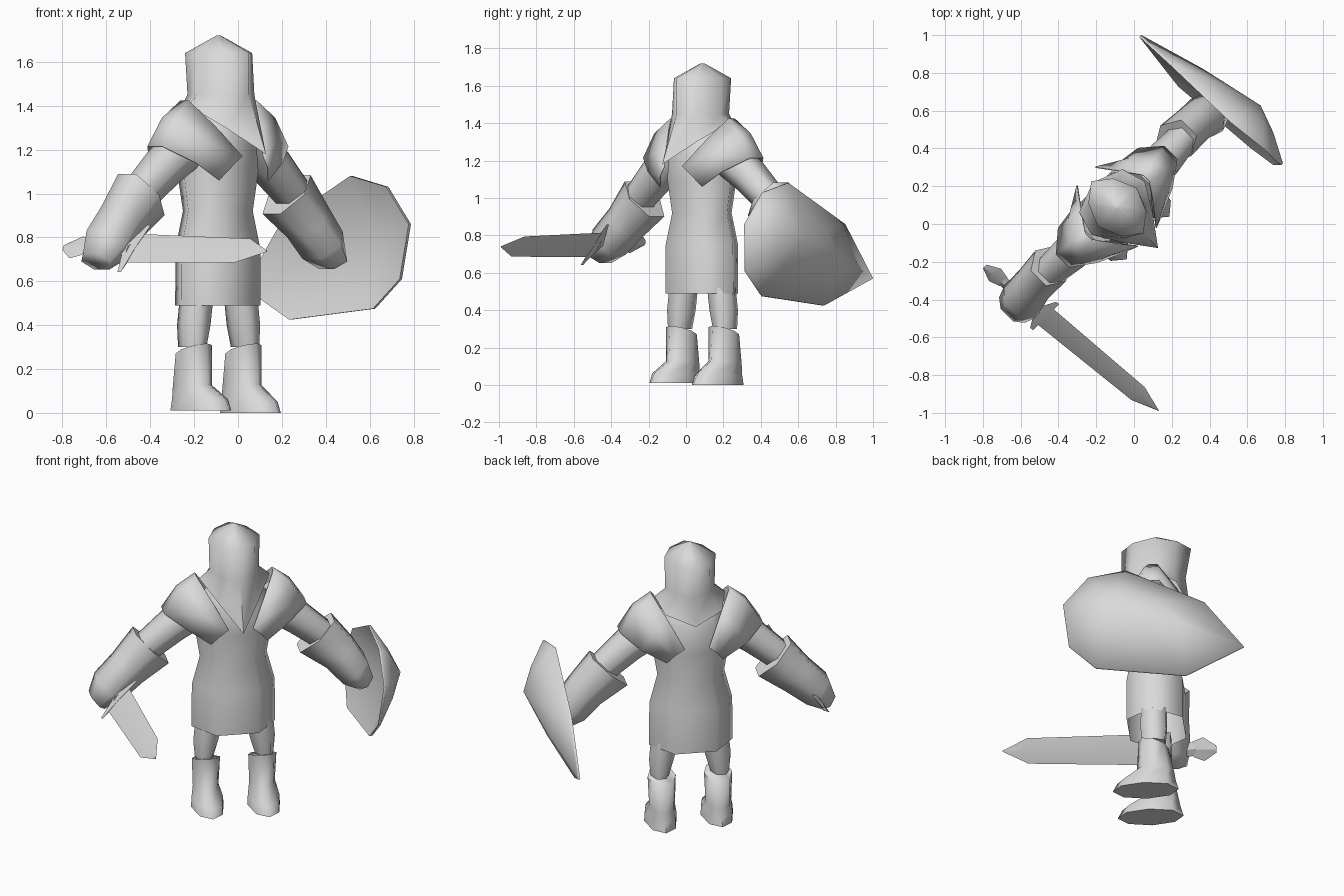
import bpy, bmesh, math
from mathutils import Vector

old = bpy.data.objects.get("Cube")
if old:
    bpy.data.objects.remove(old, do_unlink=True)

grey = bpy.data.materials.new("plain_grey")
grey.use_nodes = True
grey.diffuse_color = (0.7, 0.7, 0.7, 1)
grey.node_tree.nodes["Principled BSDF"].inputs["Base Color"].default_value = (0.7, 0.7, 0.7, 1)

TURN = math.radians(45)   # the figure stands turned; parts are built facing -y
MID = 0.125               # depth of the body axis


def finish(name, bm, smooth=75, thickness=0):
    bmesh.ops.recalc_face_normals(bm, faces=bm.faces)
    mesh = bpy.data.meshes.new(name)
    bm.to_mesh(mesh)
    bm.free()
    mesh.materials.append(grey)
    obj = bpy.data.objects.new(name, mesh)
    bpy.context.collection.objects.link(obj)
    obj.rotation_euler.z = TURN
    bpy.ops.object.select_all(action='DESELECT')
    obj.select_set(True)
    bpy.context.view_layer.objects.active = obj
    bpy.ops.object.shade_smooth_by_angle(angle=math.radians(smooth))
    if thickness:
        mod = obj.modifiers.new("thickness", 'SOLIDIFY')
        mod.thickness = thickness


def skin(name, rings, caps=(True, True), closed=True, smooth=75, thickness=0):
    """Join rows of points with quads."""
    bm = bmesh.new()
    rows = [[bm.verts.new(p) for p in ring] for ring in rings]
    n = len(rows[0])
    for a, b in zip(rows, rows[1:]):
        for i in range(n if closed else n - 1):
            j = (i + 1) % n
            bm.faces.new((a[i], a[j], b[j], b[i]))
    if closed:
        for use, row in zip(caps, (rows[0], rows[-1])):
            if use:
                bm.faces.new(row)
    finish(name, bm, smooth, thickness)


def oval(x, y, z, rx, ry, n, slope=0, odd=1):
    """Level ring; slope raises its front, odd scales every second corner."""
    ring = []
    for i in range(n):
        a = 2 * math.pi * i / n
        k = odd if i % 2 else 1
        ring.append((x + k * rx * math.cos(a), y + k * ry * math.sin(a), z - slope * math.sin(a)))
    return ring


def tube(name, stations, n=6):
    """Limb through (x, y, z, radius in depth, radius across)."""
    pts = [Vector(s[:3]) for s in stations]
    axis = (pts[-1] - pts[0]).normalized()
    depth = Vector((0, 1, 0))
    across = axis.cross(depth).normalized()
    rings = []
    for p, s in zip(pts, stations):
        angles = [2 * math.pi * (i + 0.5) / n for i in range(n)]
        rings.append([p + across * s[4] * math.cos(a) + depth * s[3] * math.sin(a) for a in angles])
    skin(name, rings)


# Tunic with a flared hem and narrow waist, open below
skin("tunic", [oval(-0.005, MID, z, rx, ry, 6) for z, rx, ry in (
    (0.49, 0.238, 0.18), (0.75, 0.235, 0.18), (0.92, 0.19, 0.15),
    (1.1, 0.22, 0.175), (1.27, 0.21, 0.16), (1.38, 0.12, 0.11))], caps=(False, True))

# Hood: peaked crown, front running down to a point on the chest
hem = [(0.2, 0.12, 1.4), (0.16, 0.25, 1.34), (0, 0.31, 1.28), (-0.16, 0.25, 1.34),
       (-0.2, 0.12, 1.4), (-0.11, -0.03, 1.3), (0, -0.18, 1.18), (0.11, -0.03, 1.3)]
neck = [(x, y if y > 0.1 else y - 0.03, z) for x, y, z in oval(0, MID, 1.45, 0.14, 0.165, 8, 0, 0.93)]
skin("hood", [hem, neck, oval(0, MID, 1.64, 0.145, 0.195, 8, 0, 0.9),
              oval(0, MID, 1.72, 0.01, 0.01, 8)], caps=(False, True))

# Shoulder cape rows, from the collar outwards
CAPE = [
    [(0.07, -0.1, 1.17), (0.15, 0.0, 1.31), (0.22, 0.1, 1.425),
     (0.22, 0.15, 1.425), (0.15, 0.25, 1.31), (0.07, 0.36, 1.17)],
    [(0.12, -0.08, 1.12), (0.23, -0.015, 1.24), (0.32, 0.08, 1.345),
     (0.32, 0.17, 1.345), (0.23, 0.265, 1.24), (0.12, 0.33, 1.12)],
    [(0.16, -0.04, 1.06), (0.28, -0.01, 1.14), (0.405, 0.08, 1.215),
     (0.405, 0.18, 1.215), (0.3, 0.27, 1.14), (0.16, 0.29, 1.06)]]

for s, side in ((-1, "right"), (1, "left")):
    skin(side + "_shoulder_cape", [[(s * x, y, z) for x, y, z in row] for row in CAPE],
         closed=False, thickness=0.008)

    # Sleeve and gauntlet; the right fist reaches a little further
    tube(side + "_sleeve", [(s * 0.15, MID, 1.25, 0.1, 0.11), (s * 0.35, 0.13, 1.12, 0.1, 0.1),
                            (s * 0.54, 0.14, 0.96, 0.08, 0.085)])
    reach = 0.78 if s < 0 else 0.745
    tube(side + "_gauntlet", [(s * 0.468, 0.155, 0.995, 0.115, 0.152), (s * 0.6, 0.15, 0.87, 0.107, 0.122),
                              (s * (reach - 0.065), 0.135, 0.765, 0.12, 0.108),
                              (s * reach, 0.135, 0.69, 0.095, 0.06)])

    # Thigh, tapering down and outwards
    skin(side + "_thigh", [oval(s * x, MID, z, rx, ry, 6) for x, z, rx, ry in (
        (0.17, 0.3, 0.053, 0.075), (0.16, 0.4, 0.072, 0.083), (0.143, 0.52, 0.078, 0.08))])

    # Boot with a pointed toe
    x = s * 0.16
    lift = 0.012 if s < 0 else 0
    skin(side + "_boot", [
        oval(x, 0.08, lift, 0.092, 0.185, 8), oval(x, 0.085, 0.05 + lift, 0.09, 0.165, 8),
        oval(x, 0.135, 0.12, 0.073, 0.105, 8, 0.01), oval(x, MID, 0.29, 0.08, 0.085, 8, 0.027)])

# Sword: flat blade, guard, grip and pommel along one slanted axis
across = Vector((0.67, 0, 0.74))
normal = Vector((-0.74, 0, 0.67))


def sword_part(name, stations, thick):
    rings = []
    for y, half in stations:
        c = Vector((-0.68 - 0.093 * y, y, 0.75 + 0.015 * y))
        rings.append([c + across * half, c + normal * thick, c - across * half, c - normal * thick])
    skin(name, rings, smooth=20)


sword_part("sword_blade", [(0.0, 0.088), (-0.65, 0.073), (-0.79, 0.003)], 0.005)
sword_part("sword_guard", [(-0.02, 0.145), (0.0, 0.145), (0.04, 0.04)], 0.006)
sword_part("sword_grip", [(0.02, 0.04), (0.28, 0.04)], 0.012)
sword_part("sword_pommel", [(0.27, 0.045), (0.33, 0.068), (0.4, 0.02)], 0.01)

# Shield: eight-cornered dome, hollow behind
rim = [(0.735, 0.68, 0.57), (0.745, 0.46, 0.86), (0.757, 0.02, 1.08), (0.78, -0.19, 1.03),
       (0.785, -0.33, 0.86), (0.757, -0.3, 0.61), (0.735, -0.15, 0.475), (0.695, 0.35, 0.425)]
bm = bmesh.new()
boss = bm.verts.new((0.918, -0.03, 0.8))
hollow = bm.verts.new((0.87, -0.02, 0.78))
front = [bm.verts.new(p) for p in rim]
swell = [bm.verts.new(Vector(p).lerp(boss.co, 0.5) + Vector((0.012, 0, 0))) for p in rim]
back = [bm.verts.new((x - 0.015, y, z)) for x, y, z in rim]
for i in range(len(rim)):
    j = (i + 1) % len(rim)
    bm.faces.new((swell[i], swell[j], boss))
    bm.faces.new((front[i], front[j], swell[j], swell[i]))
    bm.faces.new((back[j], back[i], hollow))
    bm.faces.new((front[j], front[i], back[i], back[j]))
finish("shield", bm)
